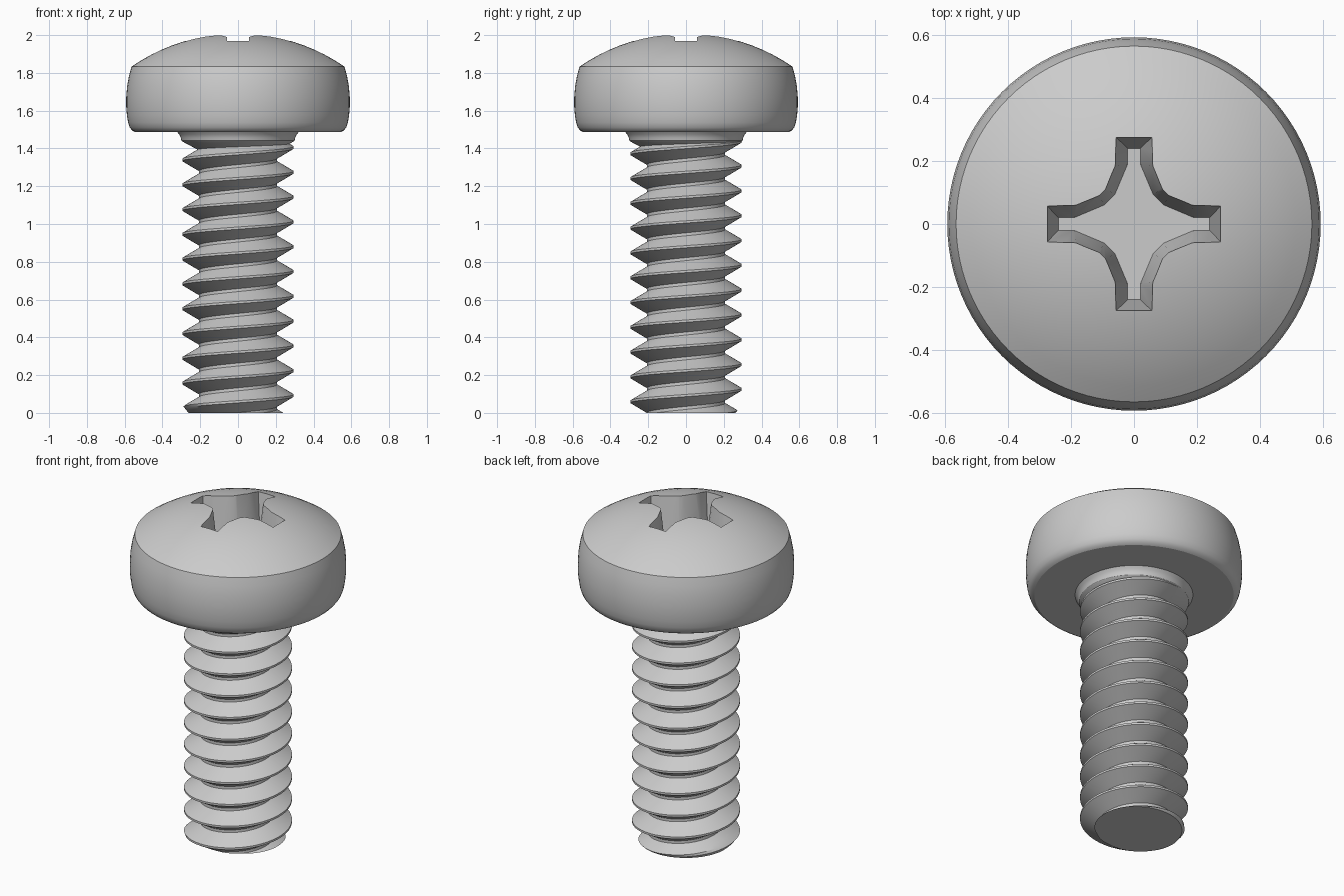
import bpy, bmesh, math
from mathutils import Vector

cube = bpy.data.objects.get("Cube")
if cube:
    bpy.data.objects.remove(cube, do_unlink=True)

# One plain steel grey
steel = bpy.data.materials.new("steel_grey")
steel.use_nodes = True
colour = (0.6, 0.6, 0.6, 1)
steel.diffuse_color = colour
steel.node_tree.nodes["Principled BSDF"].inputs["Base Color"].default_value = colour


def make_object(name, bm):
    bmesh.ops.recalc_face_normals(bm, faces=bm.faces)
    mesh = bpy.data.meshes.new(name)
    bm.to_mesh(mesh)
    bm.free()
    mesh.materials.append(steel)
    obj = bpy.data.objects.new(name, mesh)
    bpy.context.collection.objects.link(obj)
    return obj


def activate(obj):
    bpy.ops.object.select_all(action='DESELECT')
    obj.select_set(True)
    bpy.context.view_layer.objects.active = obj


def smooth(obj):
    activate(obj)
    bpy.ops.object.shade_smooth_by_angle(angle=math.radians(26))


def lathe(name, profile, segments=96):
    """Spin (radius, z) points about z; the first and last lie on the axis."""
    bm = bmesh.new()
    verts = [bm.verts.new((r, 0, z)) for r, z in profile]
    edges = [bm.edges.new(pair) for pair in zip(verts, verts[1:])]
    bmesh.ops.spin(bm, geom=verts + edges, cent=(0, 0, 0), axis=(0, 0, 1),
                   angle=math.tau, steps=segments, use_duplicate=False)
    bmesh.ops.remove_doubles(bm, verts=bm.verts, dist=1e-5)
    return make_object(name, bm)


# Head: flat underside, rounded barrel side, crisp rim, spherical dome
APEX, RIM_R, RIM_Z = 2.009, 0.564, 1.833
drop = APEX - RIM_Z
dome_radius = (RIM_R ** 2 + drop ** 2) / (2 * drop)
rim_angle = math.asin(RIM_R / dome_radius)
side = [(0, 1.487), (0.545, 1.487), (0.56, 1.495), (0.573, 1.511), (0.582, 1.537),
        (0.588, 1.575), (0.592, 1.62), (0.592, 1.67), (0.587, 1.73), (0.577, 1.785)]
dome = []
for i in range(11):
    a = rim_angle * (1 - i / 10)
    dome.append((dome_radius * math.sin(a), APEX - dome_radius * (1 - math.cos(a))))
head = lathe("head", side + dome)

# Cross recess: one quadrant of the outline, turned four times, tapering downwards
RECESS_TOP, RECESS_FLOOR, CUT_TOP = 1.97, 1.69, 2.1
top_pts = [(0.057, 0.275), (0.057, 0.185), (0.088, 0.108),
           (0.108, 0.088), (0.185, 0.057), (0.275, 0.057)]
floor_pts = [(0.02, 0.24), (0.02, 0.19), (0.06, 0.095),
             (0.095, 0.06), (0.19, 0.02), (0.24, 0.02)]
extend = (CUT_TOP - RECESS_FLOOR) / (RECESS_TOP - RECESS_FLOOR)
bm = bmesh.new()
low, high = [], []
for quarter in range(4):
    c, s = ((1, 0), (0, -1), (-1, 0), (0, 1))[quarter]
    for t, f in zip(top_pts, floor_pts):
        base = Vector(f)
        upper = base + (Vector(t) - base) * extend
        for p, z, ring in ((base, RECESS_FLOOR, low), (upper, CUT_TOP, high)):
            ring.append(bm.verts.new((p.x * c - p.y * s, p.x * s + p.y * c, z)))
for i in range(len(low)):
    j = (i + 1) % len(low)
    bm.faces.new((low[i], low[j], high[j], high[i]))
bm.faces.new(low)
bm.faces.new(high)
cutter = make_object("recess_cutter", bm)
cutter.hide_render = True

cut = head.modifiers.new("cross_recess", 'BOOLEAN')
cut.operation = 'DIFFERENCE'
cut.solver = 'EXACT'
cut.object = cutter
activate(head)
bpy.ops.object.modifier_apply(modifier=cut.name)
bpy.data.objects.remove(cutter, do_unlink=True)
smooth(head)

# Collar: fillet under the head, tapering into the thread root
collar = lathe("collar", [(0, 1.39), (0.207, 1.39), (0.295, 1.437), (0.3, 1.442),
                          (0.303, 1.457), (0.31, 1.473), (0.324, 1.489), (0, 1.489)])
smooth(collar)

# Threaded shank: right-handed single-start helix
PITCH, ROOT, CREST, STEPS = 0.1313, 0.207, 0.295, 72
CREST_Z = 0.092           # height of a crest on the +x side
crest_flat, root_flat = 0.012, 0.016
flank = (PITCH - crest_flat - root_flat) / 2
section = []              # (z, radius) over one pitch, starting at the upper crest edge
for i in range(5):
    section.append((crest_flat / 2 + flank * i / 4, CREST + (ROOT - CREST) * i / 4))
for i in range(5):
    section.append((crest_flat / 2 + flank + root_flat + flank * i / 4,
                    ROOT + (CREST - ROOT) * i / 4))
M, TURNS = len(section), 15
bm = bmesh.new()
columns = []
for i in range(STEPS):
    a = math.tau * i / STEPS
    column = []
    for j in range(M * TURNS):
        z, r = section[j % M]
        z += CREST_Z + PITCH * (j // M - 3 + i / STEPS)
        column.append(bm.verts.new((r * math.cos(a), r * math.sin(a), z)))
    columns.append(column)
for i in range(STEPS):
    shift = M if i == STEPS - 1 else 0
    here, there = columns[i], columns[(i + 1) % STEPS]
    for j in range(M * TURNS - 1 - shift):
        bm.faces.new((here[j], there[j + shift], there[j + shift + 1], here[j + 1]))

# Trim both ends flat, bevel the tip and close the ends
for z, direction in ((0, -1), (1.46, 1)):
    bmesh.ops.bisect_plane(bm, geom=bm.verts[:] + bm.edges[:] + bm.faces[:],
                           plane_co=(0, 0, z), plane_no=(0, 0, direction),
                           clear_outer=True)
bmesh.ops.delete(bm, geom=[v for v in bm.verts if not v.link_faces], context='VERTS')
for v in bm.verts:
    r = math.hypot(v.co.x, v.co.y)
    limit = 0.262 + v.co.z * 0.8
    if r > limit:
        v.co.x *= limit / r
        v.co.y *= limit / r
for z in (0, 1.46):
    rim = [e for e in bm.edges if e.is_boundary
           and all(abs(v.co.z - z) < 1e-4 for v in e.verts)]
    bmesh.ops.edgeloop_fill(bm, edges=rim)
shank = make_object("threaded_shank", bm)
smooth(shank)
